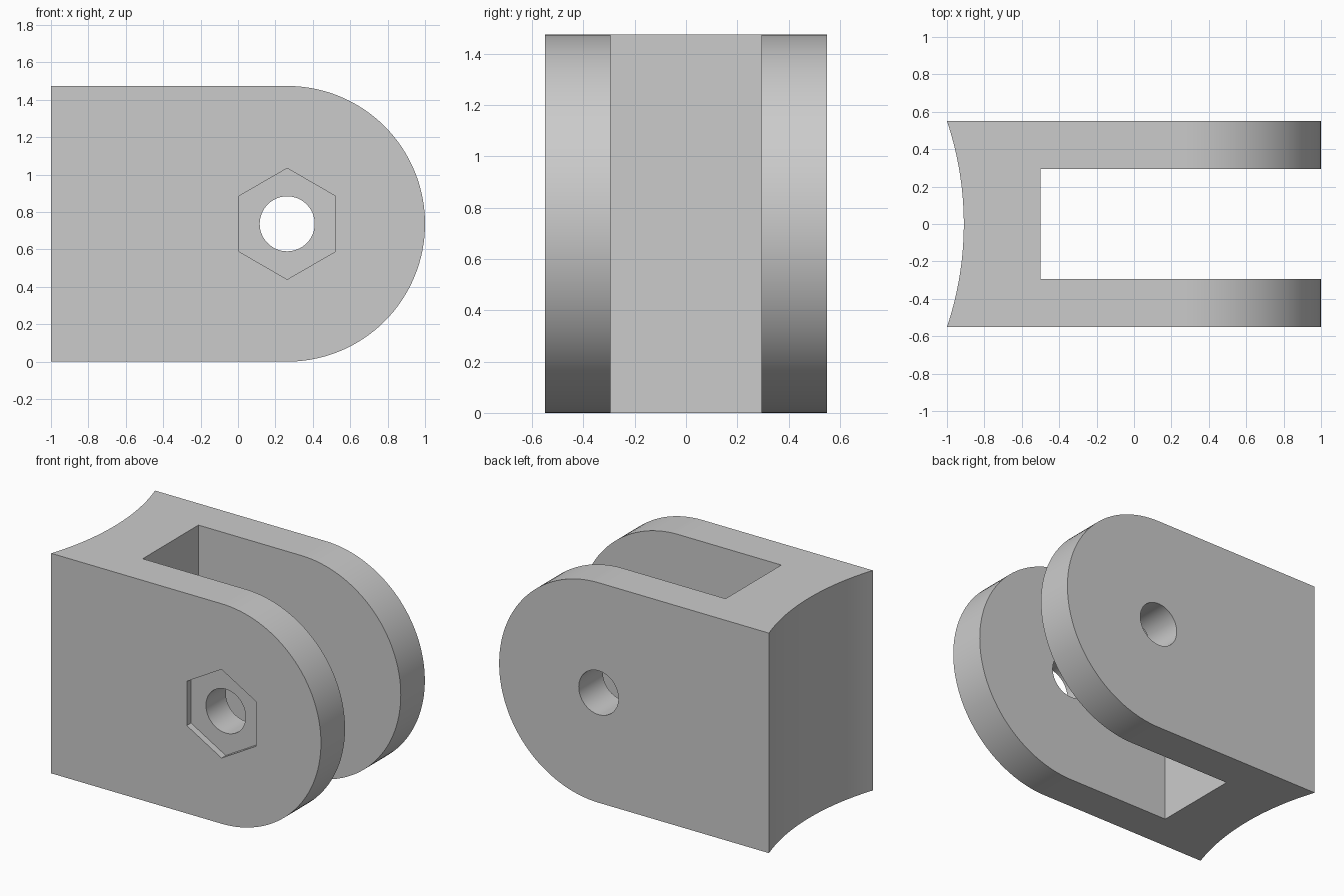
import bpy
import math
from math import cos, sin, pi

if "Cube" in bpy.data.objects:
    bpy.data.objects.remove(bpy.data.objects["Cube"], do_unlink=True)

R = 0.737          # rounded end radius, half the height
PIVOT_X = 1 - R    # pin axis
HALF_Y = 0.55      # half the body depth
SLOT_Y = 0.295     # half the slot width
SLOT_X = -0.5      # slot floor
DISH = 0.09        # depth of the hollow rear face

grey = bpy.data.materials.new("grey")
grey.use_nodes = True
colour = (0.6, 0.6, 0.6, 1)
grey.diffuse_color = colour
grey.node_tree.nodes["Principled BSDF"].inputs["Base Color"].default_value = colour


def prism(name, outline, low, high, place):
    """Extrude a 2D outline from low to high; place maps (u, v, w) to xyz."""
    n = len(outline)
    verts = [place(u, v, w) for w in (low, high) for u, v in outline]
    faces = [list(range(n)), list(range(2 * n - 1, n - 1, -1))]
    faces += [[i, i + n, (i + 1) % n + n, (i + 1) % n] for i in range(n)]
    mesh = bpy.data.meshes.new(name)
    mesh.from_pydata(verts, [], faces)
    mesh.materials.append(grey)
    obj = bpy.data.objects.new(name, mesh)
    bpy.context.collection.objects.link(obj)
    bpy.context.view_layer.objects.active = obj
    obj.select_set(True)
    bpy.ops.object.mode_set(mode='EDIT')
    bpy.ops.mesh.select_all(action='SELECT')
    bpy.ops.mesh.normals_make_consistent(inside=False)
    bpy.ops.object.mode_set(mode='OBJECT')
    obj.select_set(False)
    return obj


def side(u, v, w):
    return (u, w, v)


def plan(u, v, w):
    return (u, v, w)


def ring(cx, cy, r, n, start=0.0):
    return [(cx + r * cos(start + 2 * pi * i / n), cy + r * sin(start + 2 * pi * i / n))
            for i in range(n)]


def cut(body, cutter):
    mod = body.modifiers.new("cut", 'BOOLEAN')
    mod.operation = 'DIFFERENCE'
    mod.solver = 'EXACT'
    mod.object = cutter
    bpy.context.view_layer.objects.active = body
    bpy.ops.object.modifier_apply(modifier=mod.name)
    bpy.data.objects.remove(cutter, do_unlink=True)


bpy.ops.object.select_all(action='DESELECT')

# Body: block with a half-round end
arc = [(PIVOT_X + R * cos(a), R + R * sin(a))
       for a in (-pi / 2 + pi * i / 64 for i in range(65))]
body = prism("clevis_bracket", [(-1, 2 * R), (-1, 0)] + arc, -HALF_Y, HALF_Y, side)

# Slot between the two lugs
slot = [(SLOT_X, -SLOT_Y), (2, -SLOT_Y), (2, SLOT_Y), (SLOT_X, SLOT_Y)]
cut(body, prism("slot_cutter", slot, -1, 3, plan))

# Hollow rear face, an arc through both rear corners
dish_r = (HALF_Y ** 2 + DISH ** 2) / (2 * DISH)
centre = -1 + DISH - dish_r
half = math.asin(HALF_Y / dish_r) * 1.1
dish = [(centre + dish_r * cos(a), dish_r * sin(a))
        for a in (half * (i / 22 - 1) for i in range(45))]
cut(body, prism("dish_cutter", [(-1.5, HALF_Y * 1.2), (-1.5, -HALF_Y * 1.2)] + dish, -1, 3, plan))

# Pin hole through both lugs, and the shallow hexagonal nut pocket in front
cut(body, prism("hole_cutter", ring(PIVOT_X, R, 0.147, 64), -1, 1, side))
cut(body, prism("nut_cutter", ring(PIVOT_X, R, 0.297, 6, pi / 2), -1, -HALF_Y + 0.045, side))

body.select_set(True)
bpy.context.view_layer.objects.active = body
bpy.ops.object.shade_smooth_by_angle(angle=math.radians(30))
